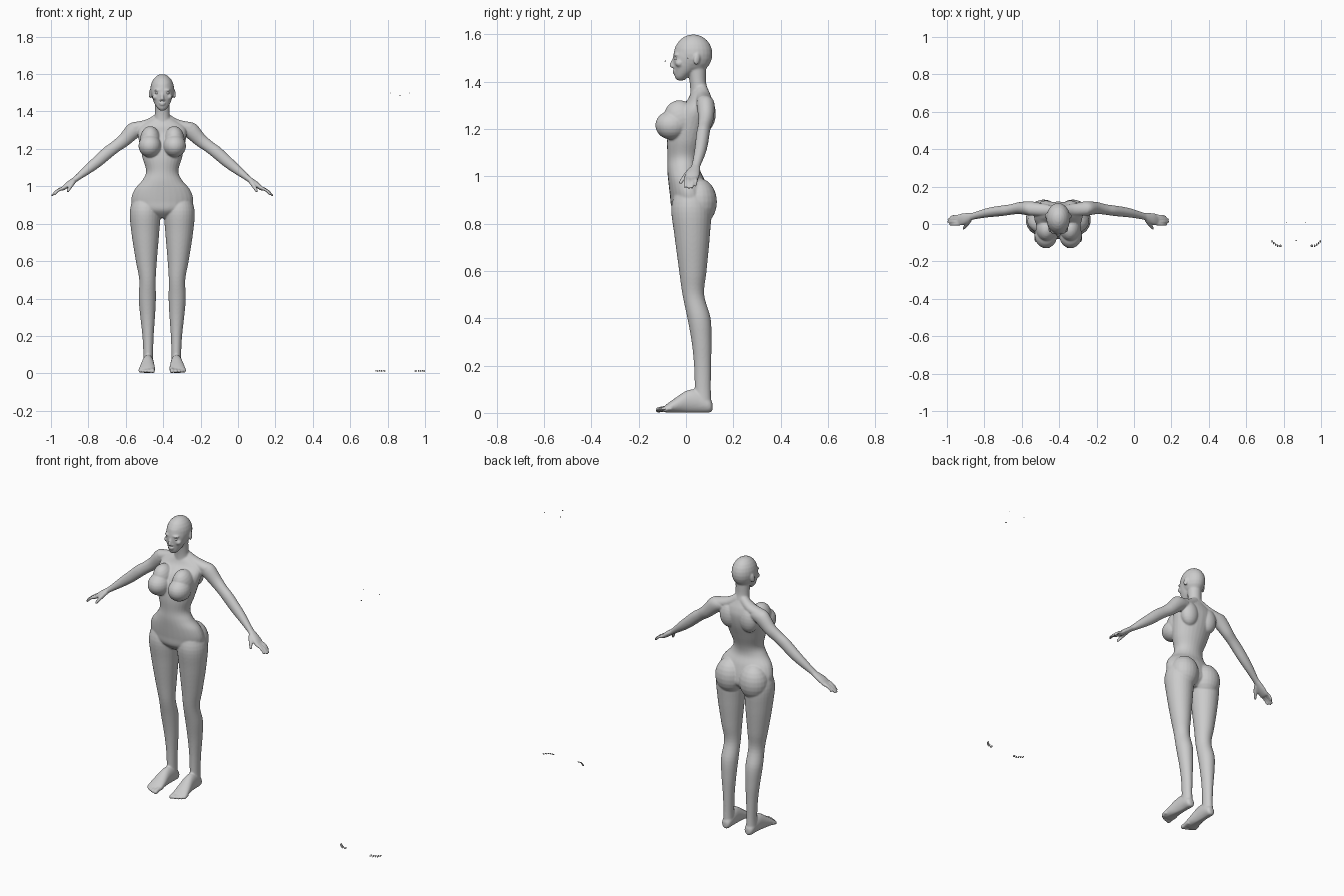
import bpy, bmesh, math
from mathutils import Vector, Matrix, Euler

BODY_X, SPARE_X = -0.405, 0.867
X, Y, Z = Vector((1, 0, 0)), Vector((0, 1, 0)), Vector((0, 0, 1))


def spline(p0, p1, p2, p3, t):
    return [0.5 * (2 * b + (c - a) * t + (2 * a - 5 * b + 4 * c - d) * t * t
                   + (3 * b - a - 3 * c + d) * t ** 3)
            for a, b, c, d in zip(p0, p1, p2, p3)]


def loft(bm, rows, u, v, n=28, steps=5):
    """Skin smooth elliptical rings; a row is x, y, z, radius along u, radius along v."""
    pts = []
    for i in range(len(rows) - 1):
        quad = (rows[max(i - 1, 0)], rows[i], rows[i + 1], rows[min(i + 2, len(rows) - 1)])
        pts += [spline(*quad, k / steps) for k in range(steps)]
    pts.append(rows[-1])
    rings = []
    for x, y, z, a, b in pts:
        c = Vector((x, y, z))
        rings.append([bm.verts.new(c + u * a * math.cos(2 * math.pi * k / n)
                                   + v * b * math.sin(2 * math.pi * k / n)) for k in range(n)])
    for r, s in zip(rings, rings[1:]):
        for k in range(n):
            bm.faces.new((r[k], r[(k + 1) % n], s[(k + 1) % n], s[k]))
    bm.faces.new(rings[0][::-1])
    bm.faces.new(rings[-1])


def ball(bm, loc, size, rot=(0, 0, 0), seg=24):
    bmesh.ops.create_uvsphere(bm, u_segments=seg, v_segments=seg // 2, radius=1,
                              matrix=Matrix.LocRotScale(Vector(loc), Euler(rot), Vector(size)))


def chain(bm, points, radii):
    """Finger-like limb: a rounded tube through a few joints."""
    d = (Vector(points[-1]) - Vector(points[0])).normalized()
    u = d.cross(Y if abs(d.y) < 0.8 else X).normalized()
    loft(bm, [(*p, r, r) for p, r in zip(points, radii)], u, d.cross(u), n=14, steps=4)
    ball(bm, points[-1], [radii[-1] * 1.02] * 3, seg=14)


def finish(bm, name, x, mirror=True):
    bmesh.ops.recalc_face_normals(bm, faces=bm.faces[:])
    me = bpy.data.meshes.new(name)
    bm.to_mesh(me)
    bm.free()
    me.polygons.foreach_set("use_smooth", [True] * len(me.polygons))
    ob = bpy.data.objects.new(name, me)
    ob.location.x = x
    bpy.context.collection.objects.link(ob)
    if mirror:
        ob.modifiers.new("Mirror", "MIRROR").use_mirror_merge = False
    return ob


bm = bmesh.new()

# torso
loft(bm, [(0, .02, .83, .04, .04), (0, .02, .87, .14, .08), (0, .015, .92, .166, .083),
          (0, .003, .98, .15, .078), (0, -.01, 1.03, .108, .069), (0, -.008, 1.08, .086, .07),
          (0, .003, 1.15, .105, .083), (0, .02, 1.22, .12, .09), (0, .04, 1.28, .13, .08),
          (0, .058, 1.32, .12, .055), (0, .06, 1.35, .075, .04), (0, .06, 1.37, .04, .03)], X, Y)
# neck and the slope to the shoulder
loft(bm, [(0, .06, 1.31, .055, .045), (0, .056, 1.36, .043, .038), (0, .05, 1.40, .039, .035),
          (0, .045, 1.46, .04, .04)], X, Y)
loft(bm, [(.01, .064, 1.365, .034, .028), (.07, .074, 1.333, .028, .033),
          (.15, .08, 1.31, .034, .035)], Vector((.4, 0, .9)).normalized(), Y)
# shoulder blade, chest and seat
ball(bm, (.065, .08, 1.265), (.055, .046, .075))
ball(bm, (.066, -.06, 1.216), (.061, .07, .061))
ball(bm, (.064, -.022, 1.243), (.056, .07, .08), (.35, 0, 0))
ball(bm, (.078, .053, .892), (.083, .078, .1))

# head: skull and tapering face
ball(bm, (0, .031, 1.517), (.064, .081, .083))
loft(bm, [(0, -.022, 1.406, .014, .016), (0, -.019, 1.42, .028, .028), (0, -.004, 1.445, .043, .046),
          (0, .006, 1.475, .054, .06), (0, .016, 1.51, .06, .07), (0, .025, 1.55, .055, .07)], X, Y)
# nose, lips, brow, cheek, ear
loft(bm, [(0, -.047, 1.502, .006, .008), (0, -.056, 1.482, .007, .01), (0, -.06, 1.467, .01, .011),
          (0, -.054, 1.459, .009, .008)], X, Y, 14)
ball(bm, (.009, -.053, 1.463), (.007, .008, .006), seg=14)
ball(bm, (0, -.05, 1.445), (.018, .008, .005), seg=16)
ball(bm, (0, -.049, 1.437), (.015, .008, .005), seg=16)
ball(bm, (.026, -.042, 1.514), (.02, .012, .006), (0, 0, .3), 16)
ball(bm, (.036, -.028, 1.478), (.018, .018, .016), seg=16)
ball(bm, (.064, .046, 1.495), (.007, .014, .026), (-.2, 0, .35), 16)

# arm
loft(bm, [(.10, .08, 1.315, .035, .033), (.15, .083, 1.3, .044, .038), (.206, .085, 1.246, .036, .032),
          (.25, .078, 1.212, .032, .028), (.29, .072, 1.182, .033, .028), (.34, .066, 1.138, .031, .027),
          (.39, .058, 1.097, .026, .024), (.455, .042, 1.045, .016, .019), (.475, .036, 1.03, .015, .024),
          (.505, .027, 1.008, .015, .031), (.53, .022, .989, .011, .031), (.54, .021, .982, .007, .028)],
     Vector((.6, 0, .8)), Y)
# fingers and thumb
for y, tip_x, tip_z in ((-.002, .577, .955), (.013, .588, .952), (.028, .587, .953), (.042, .572, .962)):
    chain(bm, [(.52, y * .9 + .003, .995), ((.52 + tip_x) / 2 + .008, y, (.993 + tip_z) / 2 + .004),
               (tip_x, y - .002, tip_z)], (.009, .0078, .006))
chain(bm, [(.475, .022, 1.025), (.49, -.003, 1.0), (.505, -.023, .974)], (.014, .011, .0075))

# leg
loft(bm, [(.085, .02, .96, .06, .055), (.091, .022, .87, .082, .084), (.0905, .026, .75, .074, .075),
          (.085, .029, .6, .056, .058), (.079, .031, .5, .044, .046), (.08, .055, .4, .046, .049),
          (.078, .066, .3, .039, .042), (.076, .07, .2, .030, .036), (.075, .071, .1, .026, .034),
          (.075, .072, .03, .028, .036)], X, Y)
ball(bm, (.079, .012, .51), (.028, .028, .038))
# foot
loft(bm, [(.073, .112, .026, .012, .016), (.074, .098, .032, .026, .031), (.075, .05, .048, .03, .048),
          (.077, .005, .047, .033, .048), (.08, -.047, .031, .041, .031), (.082, -.085, .018, .044, .016),
          (.082, -.095, .015, .04, .01)], X, Z)
# toes
for x, tip, r in ((.052, -.117, .0125), (.073, -.116, .0095), (.09, -.109, .009),
                  (.105, -.1, .0085), (.118, -.089, .0085)):
    chain(bm, [(x, -.06, .017), (x, (tip - .06) / 2, .018), (x, tip, .012)], (r, r, r))

# flat soles
for v in bm.verts:
    v.co.z = max(v.co.z, .002)

# fuse the parts to one smooth skin
body = finish(bm, "body", BODY_X)
fuse = body.modifiers.new("Fuse", "REMESH")
fuse.mode = "VOXEL"
fuse.voxel_size = .0042
fuse.use_smooth_shade = True
soft = body.modifiers.new("Soften", "SMOOTH")
soft.factor, soft.iterations = .5, 7

# eyes
bm = bmesh.new()
ball(bm, (.026, -.037, 1.499), (.012, .012, .009))
finish(bm, "eyes", BODY_X)

# loose toenails set to the side
bm = bmesh.new()
for x, y, w in ((.084, -.117, .007), (.099, -.116, .0045), (.11, -.11, .0045),
                (.12, -.102, .004), (.129, -.093, .004)):
    ball(bm, (x, y, .013), (w, .008, .003), (.5, 0, 0), 12)
finish(bm, "loose_toenails", SPARE_X)

# loose face and ear studs
bm = bmesh.new()
ball(bm, (0, -.087, 1.487), (.006, .003, .002), seg=10)
ball(bm, (.052, .008, 1.499), (.002, .002, .003), seg=10)
finish(bm, "loose_studs", SPARE_X)
